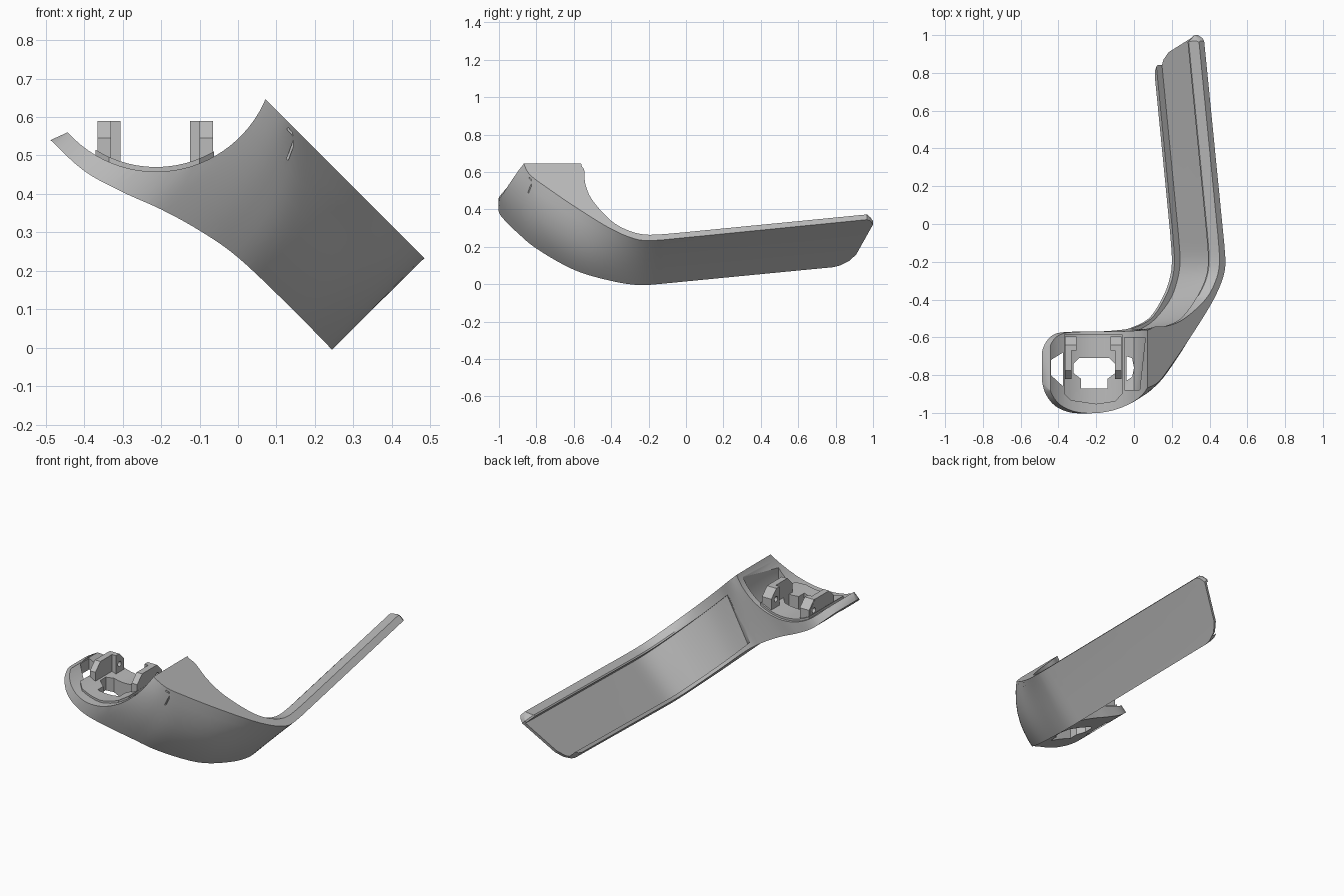
import bpy, bmesh, math
from mathutils import Vector

if "Cube" in bpy.data.objects:
    bpy.data.objects.remove(bpy.data.objects["Cube"], do_unlink=True)

grey = bpy.data.materials.new("satin_grey")
grey.use_nodes = True
grey.diffuse_color = (0.5, 0.5, 0.5, 1)
grey.node_tree.nodes["Principled BSDF"].inputs["Base Color"].default_value = (0.5, 0.5, 0.5, 1)

R2 = math.sqrt(2)


def blade(y, b, a):
    """Blade frame: a runs across the blade, b is its normal, y its length."""
    return Vector(((a - b) / R2, y, (a + b) / R2))


def loft(name, rings):
    """Closed solid through rings with equal point counts."""
    bm = bmesh.new()
    loops = [[bm.verts.new(p) for p in ring] for ring in rings]
    for l0, l1 in zip(loops, loops[1:]):
        for i in range(len(l0)):
            j = (i + 1) % len(l0)
            bm.faces.new((l0[i], l0[j], l1[j], l1[i]))
    bm.faces.new(loops[0])
    bm.faces.new(loops[-1])
    bmesh.ops.recalc_face_normals(bm, faces=bm.faces)
    mesh = bpy.data.meshes.new(name)
    bm.to_mesh(mesh)
    bm.free()
    mesh.materials.append(grey)
    obj = bpy.data.objects.new(name, mesh)
    bpy.context.collection.objects.link(obj)
    return obj


def front_prism(name, pts, y0, y1):
    return loft(name, [[(x, y, z) for x, z in pts] for y in (y0, y1)])


def plan_prism(name, pts, z0, z1):
    return loft(name, [[(x, y, z) for x, y in pts] for z in (z0, z1)])


def side_prism(name, pts, x0, x1):
    return loft(name, [[(x, y, z) for y, z in pts] for x in (x0, x1)])


def spline(pts, n=5):
    """Smooth open curve through the points."""
    p = [Vector(q) for q in pts]
    p = [p[0]] + p + [p[-1]]
    out = []
    for i in range(1, len(p) - 2):
        for k in range(n):
            t = k / n
            m0, m1 = (p[i + 1] - p[i - 1]) / 2, (p[i + 2] - p[i]) / 2
            out.append(p[i] * (2*t**3 - 3*t**2 + 1) + m0 * (t**3 - 2*t**2 + t)
                       + p[i + 1] * (3*t**2 - 2*t**3) + m1 * (t**3 - t**2))
    return out + [p[-1]]


def boolean(obj, cutter, op="DIFFERENCE", keep=False):
    mod = obj.modifiers.new("cut", "BOOLEAN")
    mod.operation, mod.object, mod.solver = op, cutter, "EXACT"
    bpy.context.view_layer.objects.active = obj
    bpy.ops.object.modifier_apply(modifier=mod.name)
    if not keep:
        bpy.data.objects.remove(cutter, do_unlink=True)


def smooth(obj, angle=32):
    bpy.ops.object.select_all(action="DESELECT")
    obj.select_set(True)
    bpy.context.view_layer.objects.active = obj
    bpy.ops.object.shade_smooth_by_angle(angle=math.radians(angle))


# Body: side profiles at the low and high edge of the blade, blended across
def profile(outer, inner, lift):
    """Outer curve, head end, then the inner curve raised by the rim height."""
    head = [(-.75, .735), (-.65, .715), (-.585, .64), (-.57, .52)]
    raised = [(y, b + (lift if y > -.45 else 0)) for y, b in inner + [(-.2, -.133), (-.05, -.12)]]
    return [Vector((1.1, .0))] + spline(outer + head + raised) + [Vector((1.1, .039 + lift))]


outer_low = [(-.12, -.165), (-.25, -.176), (-.4, -.145), (-.6, -.062), (-.8, .10), (-.9, .23),
             (-.97, .36), (-1, .45), (-.995, .55), (-.95, .65), (-.87, .715)]
outer_high = [(-.12, -.171), (-.25, -.172), (-.4, -.089), (-.6, .085), (-.76, .24), (-.83, .315),
              (-.86, .38), (-.875, .46), (-.88, .55), (-.88, .65), (-.86, .715)]
inner_low = [(-.57, .40), (-.562, .27), (-.55, .19), (-.5, .06), (-.4, -.055), (-.3, -.112)]
inner_high = [(-.56, .40), (-.543, .35), (-.538, .25), (-.5, .128), (-.4, -.027), (-.3, -.105)]
low = profile(outer_low, inner_low, .02)
rim = profile(outer_high, inner_high, .04)
edge = profile(outer_high, inner_high, 0)
rings = [[blade(*p, 0) for p in low]]
for t in (0, .15, .3, .45, .6, .75, .88):
    rings.append([blade(*p.lerp(q, t ** 2.6), .15 + .357 * t) for p, q in zip(low, rim)])
rings.append([blade(*p, .507) for p in edge])
body = loft("lever_body", rings)

# Underside sweep and round clamp seat
CX, CZ = -.213, .767


def arc(radius, d0, d1, n=28):
    steps = [math.radians(d0 + (d1 - d0) * i / n) for i in range(n + 1)]
    return [(CX + radius * math.cos(s), CZ + radius * math.sin(s)) for s in steps]


under = [tuple(p) for p in spline([(-.487, .54), (-.4, .46), (-.3, .405), (-.2, .36), (-.1, .305),
                                   (0, .235), (.135, .107), (.24, 0)])]
seat = arc(.309, -17, -138)
boolean(body, front_prism("envelope", under + [(.36, -.12), (.9, -.12), (.9, .9), (.1, .72)] + seat,
                          -1.3, 1.3), "INTERSECT")

# Slanted rounded tip, sloping back above the floor of the channel
tip = [(-1.2, -.1), (.76, -.1), (.76, .165), (.82, .178), (.87, .205), (.91, .25), (.985, .43),
       (1, .465), (.985, .495), (.95, .52), (-1.2, .52)]
boolean(body, loft("tip_shape", [[blade(y - (back if y > 0 else 0), b, a) for y, a in tip]
                                 for b, back in ((-.4, 0), (.012, 0), (.08, .055), (1, .06))]), "INTERSECT")

# Open-ended channel along the inner face of the blade
floor = [(-.2, -.155), (-.05, -.142)]
close = [Vector(p) for p in ((1.2, .03), (1.2, .35), (-.5, .35))]
floor_low = spline([(-.57, .18), (-.515, .05), (-.41, -.072), (-.31, -.13)] + floor) + close
floor_high = spline([(-.56, .27), (-.515, .115), (-.412, -.04), (-.31, -.122)] + floor) + close
boolean(body, loft("channel", [[blade(*p.lerp(q, t), .19 + .265 * t) for p, q in zip(floor_low, floor_high)]
                               for t in (0, .33, .67, 1)]))

# Deep pocket beside the tall wall, and the openings through the head
pocket_front = [(-.05, .85), (-.05, .40), (0, .40), (.03, .5), (.03, .64), (.02, .85)]
pocket_back = [(-.05, .85), (-.05, .37), (0, .35), (.06, .42), (.06, .62), (.02, .85)]
boolean(body, loft("pocket", [[(x, -.88, z) for x, z in pocket_front],
                              [(x, -.6, z) for x, z in pocket_back]]))
boolean(body, plan_prism("left_opening", [(-.44, -.8), (-.375, -.86), (-.375, -.68), (-.44, -.72)], .2, .9))
boolean(body, plan_prism("right_opening", [(-.04, -.83), (-.01, -.81), (0, -.76), (-.01, -.71),
                                           (-.04, -.7)], .1, .9))
opening = plan_prism("centre_opening", [(-.32, -.74), (-.29, -.71), (-.13, -.71), (-.1, -.74),
                                        (-.1, -.79), (-.14, -.82), (-.14, -.87), (-.28, -.87),
                                        (-.28, -.82), (-.32, -.79)], .2, .9)
boolean(body, opening, keep=True)

# Fine hooked groove near the tall corner
boolean(body, front_prism("groove", [(.13, .573), (.153, .548), (.131, .488), (.126, .49),
                                     (.146, .547), (.127, .568)], -1.1, -.825))
smooth(body)

# Raised hinge platform on the seat, rounded at the front
platform = front_prism("hinge_platform", arc(.297, -128, -52, 16) + arc(.325, -52, -128, 16), -1, -.5)
boolean(platform, plan_prism("platform_outline", [(-.37, -.585), (-.37, -.9), (-.335, -.935), (-.2, -.955),
                                                  (-.1, -.94), (-.062, -.9), (-.062, -.585)], .2, .9),
        "INTERSECT")
boolean(platform, opening)
smooth(platform)

# Pair of hinge ears with thicker rear flanges and pin holes
for name, outer, sign in (("right_ear", -.365, 1), ("left_ear", -.065, -1)):
    ear = side_prism(name, [(-.82, .45), (-.82, .545), (-.775, .59), (-.65, .59), (-.61, .545), (-.6, .545),
                            (-.6, .45)], outer, outer + sign * .035)
    flange = side_prism(name + "_flange", [(-.67, .45), (-.67, .59), (-.64, .59), (-.595, .545),
                                           (-.595, .45)], outer + sign * .001, outer + sign * .06)
    hole = [(-.637 + .015 * math.cos(i * math.pi / 8), .53 + .015 * math.sin(i * math.pi / 8))
            for i in range(16)]
    for part in (ear, flange):
        boolean(part, side_prism("pin_hole", hole, outer - .1, outer + .1))
